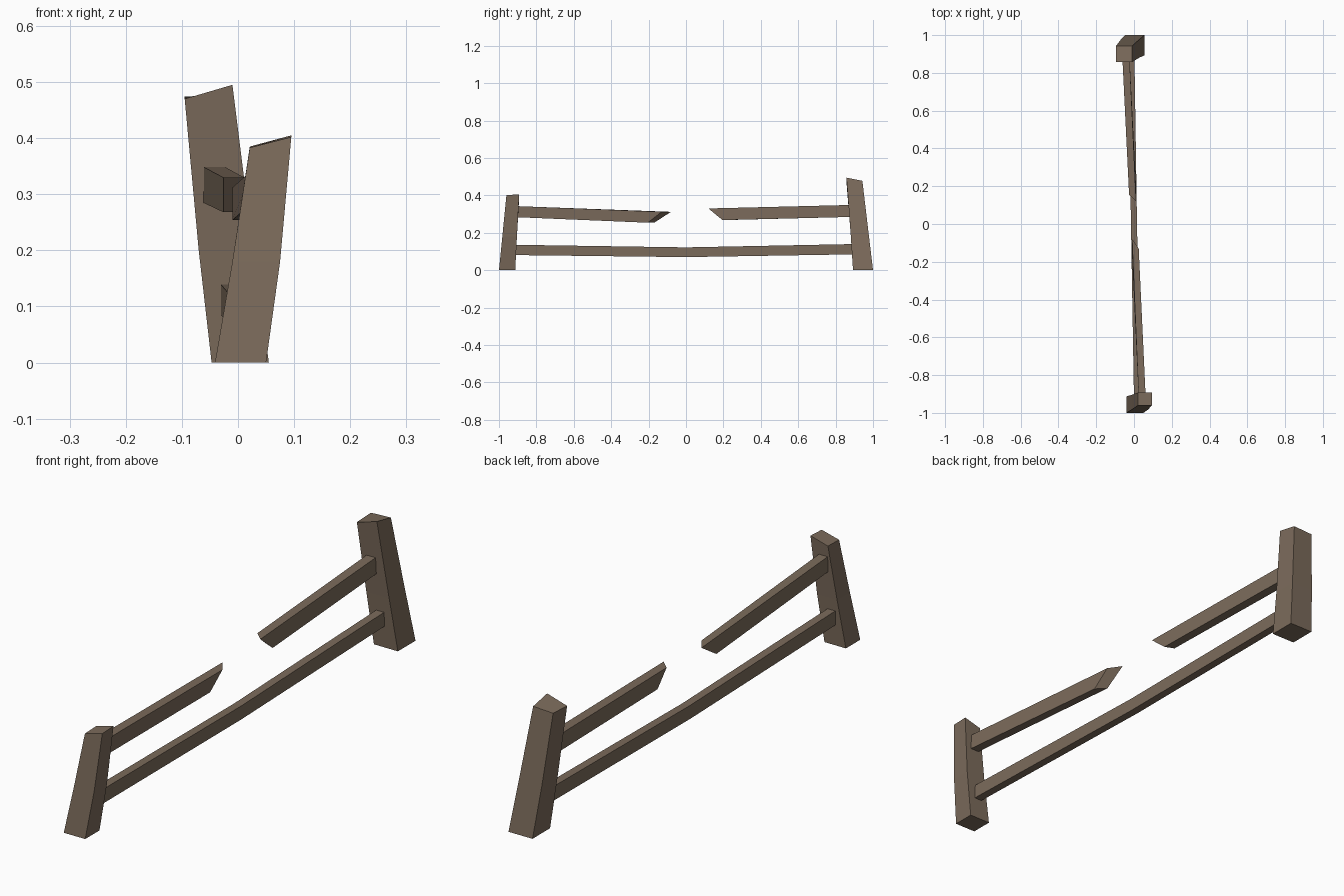
import bpy, bmesh

if "Cube" in bpy.data.objects:
    bpy.data.objects.remove(bpy.data.objects["Cube"])

wood = bpy.data.materials.new("weathered_brown_wood")
wood.diffuse_color = (0.2, 0.147, 0.105, 1)
wood.use_nodes = True
wood.node_tree.nodes["Principled BSDF"].inputs["Base Color"].default_value = wood.diffuse_color


def loft(name, rings):
    """Skin a closed solid through rings of four corners each."""
    bm = bmesh.new()
    loops = [[bm.verts.new(p) for p in ring] for ring in rings]
    for a, b in zip(loops, loops[1:]):
        for i in range(4):
            j = (i + 1) % 4
            bm.faces.new((a[i], a[j], b[j], b[i]))
    bm.faces.new(loops[0])
    bm.faces.new(loops[-1])
    bmesh.ops.recalc_face_normals(bm, faces=bm.faces[:])
    mesh = bpy.data.meshes.new(name)
    bm.to_mesh(mesh)
    bm.free()
    mesh.materials.append(wood)
    obj = bpy.data.objects.new(name, mesh)
    bpy.context.collection.objects.link(obj)
    return obj


def post_ring(x0, x1, y0, y1, zs):
    """Corner order: left front, right front, right back, left back."""
    return [(x0, y0, zs[0]), (x1, y0, zs[1]), (x1, y1, zs[2]), (x0, y1, zs[3])]


def rail_ring(x0, x1, z0, z1, ys):
    """Corner order: left bottom, right bottom, right top, left top."""
    return [(x0, ys[0], z0), (x1, ys[1], z0), (x1, ys[2], z1), (x0, ys[3], z1)]


# Leaning, slightly bent posts with sloped tops
loft("front_post", [
    post_ring(-0.041, 0.050, -1.0, -0.913, [0] * 4),
    post_ring(-0.010, 0.075, -0.982, -0.904, [0.18] * 4),
    post_ring(0.021, 0.095, -0.960, -0.892, [0.383, 0.402, 0.405, 0.385]),
])
loft("back_post", [
    post_ring(-0.047, 0.055, 0.893, 1.0, [0] * 4),
    post_ring(-0.070, 0.027, 0.880, 0.976, [0.20] * 4),
    post_ring(-0.095, -0.010, 0.858, 0.943, [0.470, 0.495, 0.478, 0.474]),
])

# Lower rail sagging in the middle
loft("lower_rail", [
    rail_ring(0.000, 0.033, 0.081, 0.136, [-0.93] * 4),
    rail_ring(-0.016, 0.016, 0.070, 0.122, [0] * 4),
    rail_ring(-0.031, 0.002, 0.085, 0.140, [0.91] * 4),
])

# Upper rail snapped into two pieces with slanted breaks
loft("upper_rail_front_piece", [
    rail_ring(0.025, 0.062, 0.284, 0.343, [-0.92] * 4),
    rail_ring(-0.010, 0.025, 0.254, 0.312, [-0.17, -0.205, -0.13, -0.08]),
])
loft("upper_rail_back_piece", [
    rail_ring(-0.062, -0.024, 0.285, 0.349, [0.89] * 4),
    rail_ring(-0.026, 0.011, 0.268, 0.330, [0.21, 0.195, 0.12, 0.155]),
])
